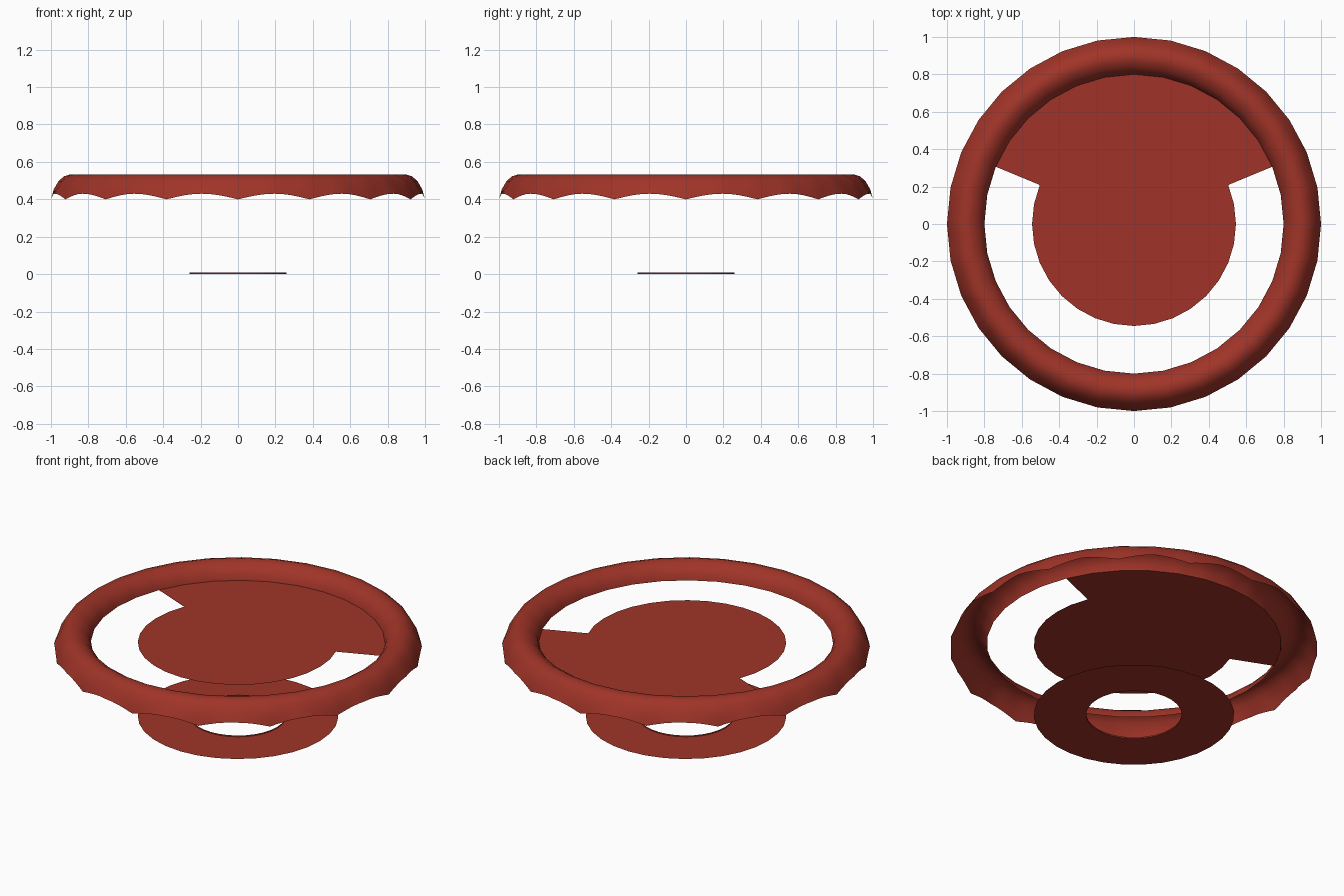
import bpy, bmesh, math

if "Cube" in bpy.data.objects:
    bpy.data.objects.remove(bpy.data.objects["Cube"])

red = bpy.data.materials.new("brick red")
red.diffuse_color = (0.35, 0.034, 0.021, 1)
red.use_nodes = True
red.node_tree.nodes["Principled BSDF"].inputs["Base Color"].default_value = red.diffuse_color


def finish(name, bm, smooth=False):
    me = bpy.data.meshes.new(name)
    bmesh.ops.recalc_face_normals(bm, faces=bm.faces)
    bm.to_mesh(me)
    bm.free()
    me.materials.append(red)
    for p in me.polygons:
        p.use_smooth = smooth
    ob = bpy.data.objects.new(name, me)
    bpy.context.collection.objects.link(ob)
    return ob


def chord(a, sides=32):
    # radius factor that keeps points on a regular polygon
    s = 2 * math.pi / sides
    return math.cos(s / 2) / math.cos(a % s - s / 2)


def strip(bm, profile, a0, a1, n):
    # sweep a profile function of the angle around z
    rows = []
    for i in range(n + 1):
        a = math.radians(a0 + (a1 - a0) * i / n)
        k = chord(a)
        rows.append([bm.verts.new((r * k * math.cos(a), r * k * math.sin(a), z))
                     for r, z in profile(a)])
    for p, q in zip(rows, rows[1:]):
        for j in range(len(p) - 1):
            bm.faces.new((p[j], q[j], q[j + 1], p[j + 1]))
    bmesh.ops.remove_doubles(bm, verts=bm.verts, dist=0.0005)


# Rolled rim with a scalloped lower edge
def rim_profile(a):
    lip = 0.40 + 0.03 * abs(math.sin(8 * a))
    return [(1.0, lip), (0.985, 0.453), (0.96, 0.497), (0.93, 0.523), (0.90, 0.532),
            (0.87, 0.528), (0.835, 0.507), (0.81, 0.478), (0.80, 0.445)]


bm = bmesh.new()
strip(bm, rim_profile, 0, 360, 128)
finish("rim", bm, True)

# Central flat disc, and the part panel joining it to the rim at the back
bm = bmesh.new()
bmesh.ops.create_circle(bm, cap_ends=True, segments=32, radius=0.545)
for v in bm.verts:
    v.co.z = 0.445
finish("centre_disc", bm)

bm = bmesh.new()
strip(bm, lambda a: [(0.80, 0.445), (0.545, 0.445)], 22.5, 157.5, 12)
finish("back_panel", bm)

# Flat foot ring with a tiny raised lip around its hole
bm = bmesh.new()
strip(bm, lambda a: [(0.545, 0.0), (0.26, 0.0), (0.26, 0.008)], 0, 360, 32)
finish("foot_ring", bm)
